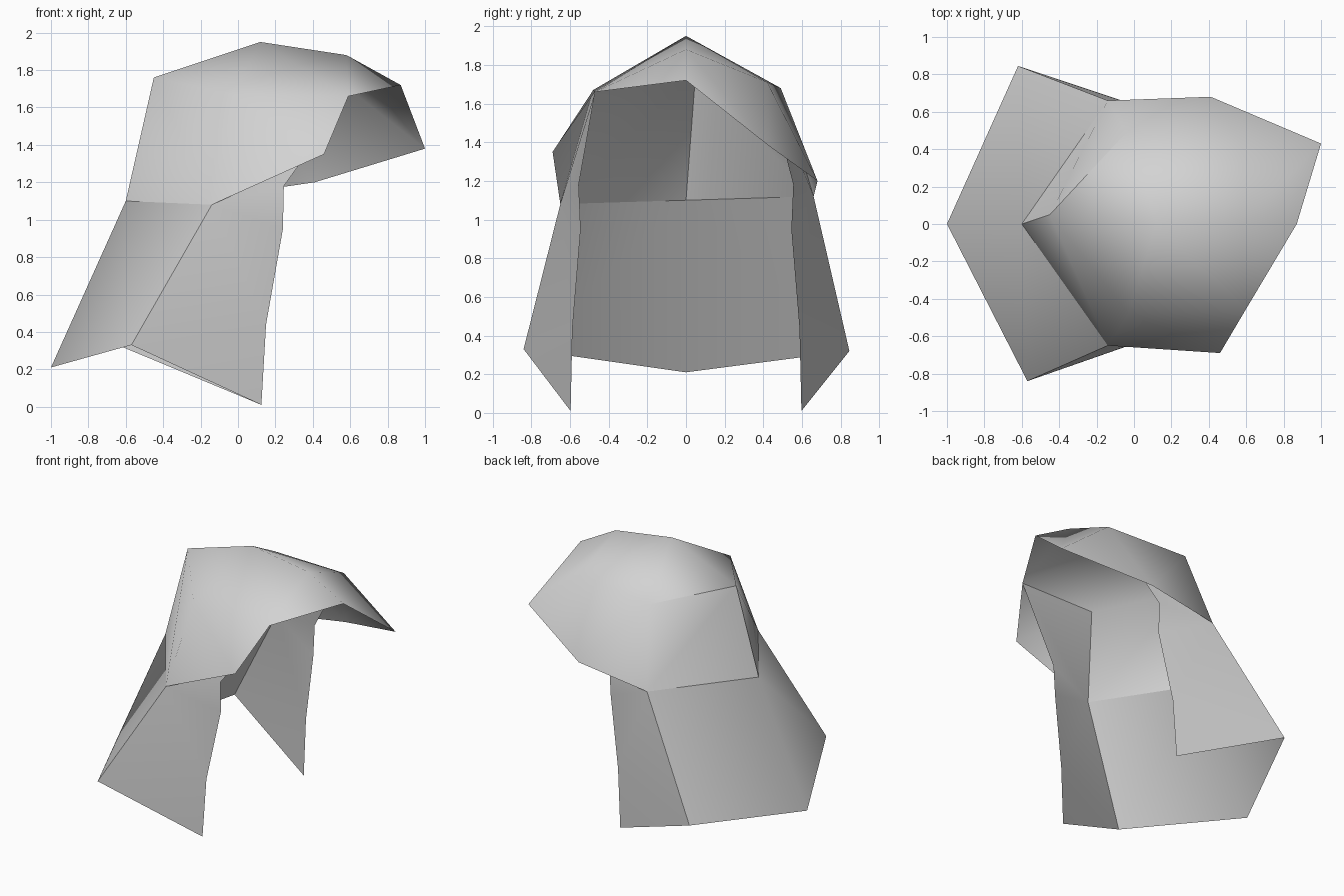
import bpy, bmesh, math
from mathutils import Vector

if "Cube" in bpy.data.objects:
    bpy.data.objects.remove(bpy.data.objects["Cube"])

grey = bpy.data.materials.new("light_grey")
grey.diffuse_color = (0.65, 0.65, 0.65, 1)
grey.use_nodes = True
grey.node_tree.nodes["Principled BSDF"].inputs["Base Color"].default_value = grey.diffuse_color
CORE = Vector((0, 0, 0.9))

# Named points: l = left (-y), r = right (+y)
P = dict(
    crown=(0.12, 0, 1.95), back=(-0.45, 0.05, 1.76), nape=(-0.60, 0, 1.10),
    brow=(0.58, 0, 1.88), fringe=(0.87, 0, 1.72),
    l_side=(-0.03, -0.48, 1.67), r_side=(-0.04, 0.49, 1.68),
    l_front=(0.59, -0.47, 1.66), r_front=(0.58, 0.42, 1.71),
    l_ear=(-0.14, -0.65, 1.08), r_ear=(-0.14, 0.66, 1.12),
    l_flap=(0.46, -0.69, 1.35), r_flap=(0.41, 0.68, 1.20),
    r_tip=(1.0, 0.43, 1.38), tail=(-1.0, 0, 0.21),
    l_corner=(-0.57, -0.84, 0.33), r_corner=(-0.62, 0.845, 0.32))
# Front edge of the side locks, mirrored across y
for k, (x, y, z) in enumerate([(0.245, 0.555, 1.18), (0.24, 0.545, 0.95),
                               (0.15, 0.587, 0.44), (0.125, 0.597, 0.01)]):
    P[f"l_lock{k}"] = (x, -y, z)
    P[f"r_lock{k}"] = (x, y, z)


def sheet(name, faces):
    """Build one open shell from faces given as point names."""
    bm = bmesh.new()
    verts = {}
    for f in faces:
        vs = []
        for n in f.split():
            if n not in verts:
                verts[n] = bm.verts.new(P[n])
            vs.append(verts[n])
        face = bm.faces.new(vs)
        face.normal_update()
        if face.normal.dot(face.calc_center_median() - CORE) < 0:
            face.normal_flip()
    me = bpy.data.meshes.new(name)
    bm.to_mesh(me)
    bm.free()
    me.materials.append(grey)
    ob = bpy.data.objects.new(name, me)
    bpy.context.collection.objects.link(ob)
    bpy.ops.object.select_all(action='DESELECT')
    ob.select_set(True)
    bpy.context.view_layer.objects.active = ob
    bpy.ops.object.shade_smooth_by_angle(angle=math.radians(50))


# Upper cap with a swept fringe
cap = ["brow l_front fringe", "brow r_front r_tip fringe",
       "l_side l_ear l_flap l_front",
       "r_side r_ear r_flap r_front", "r_front r_flap r_tip"]
for s in "lr":
    cap += [f"crown back {s}_side", f"crown {s}_side {s}_front brow",
            f"back nape {s}_ear {s}_side"]
sheet("hair_cap", cap)

# Lower back curtain, side locks and inner temple panels
lower = []
for s in "lr":
    lower += [f"nape {s}_ear {s}_corner tail",
              f"{s}_ear {s}_lock0 {s}_lock1",
              f"{s}_ear {s}_lock1 {s}_lock2 {s}_corner",
              f"{s}_corner {s}_lock2 {s}_lock3",
              f"{s}_front {s}_side {s}_ear {s}_lock0"]
sheet("hair_lower", lower)
